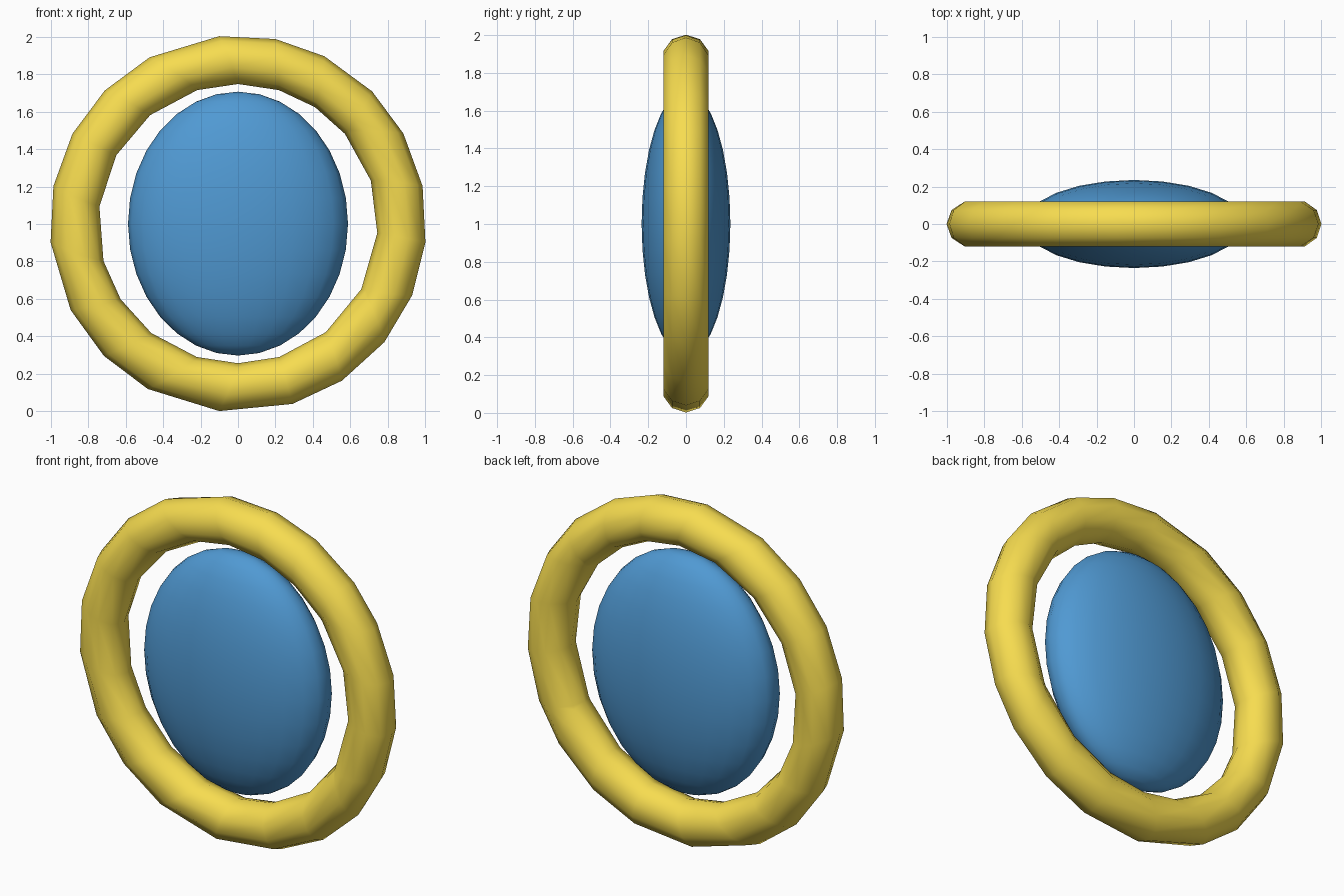
import bpy, bmesh
from math import sin, cos, pi, radians

if "Cube" in bpy.data.objects:
    bpy.data.objects.remove(bpy.data.objects["Cube"])

CZ = 1.0  # height of the shared centre


def finish(bm, name, color):
    bmesh.ops.remove_doubles(bm, verts=bm.verts, dist=0.0005)
    bmesh.ops.recalc_face_normals(bm, faces=bm.faces)
    for f in bm.faces:
        f.smooth = True
    mesh = bpy.data.meshes.new(name)
    bm.to_mesh(mesh)
    bm.free()
    mat = bpy.data.materials.new(name + "_paint")
    mat.diffuse_color = color
    mat.use_nodes = True
    mat.node_tree.nodes["Principled BSDF"].inputs["Base Color"].default_value = mat.diffuse_color
    mesh.materials.append(mat)
    obj = bpy.data.objects.new(name, mesh)
    bpy.context.collection.objects.link(obj)
    return obj


# Outer ring: uneven low-poly torus, with facet angles for its outer and inner rims
OUTER = [95.7, 78.5, 62.7, 44.6, 28.6, 11.5, -5.7, -22.4, -39, -56.5,
         -73.2, -95.7, -118.6, -135.4, -152.7, -174.3, -191.5, -208.5, -225, -242]
INNER = [90, 73, 56.5, 40, 40, 18, -3.8, -28, -28, -51,
         -72.8, -90, -107.2, -128.4, -147.2, -164.5, -187, -209.3, -231, -253]
SIDES, MAJOR, RAD, DEPTH = 10, 0.875, 0.13, 0.126

bm = bmesh.new()
rings = []
for a_out, a_in in zip(OUTER, INNER):
    ring = []
    for j in range(SIDES):
        t = 2 * pi * j / SIDES
        w = (1 + cos(t)) / 2
        a = radians(w * a_out + (1 - w) * a_in)
        r = MAJOR + RAD * cos(t)
        ring.append(bm.verts.new((r * cos(a), DEPTH * sin(t), CZ + 0.002 + r * sin(a))))
    rings.append(ring)
for i, ring in enumerate(rings):
    nxt = rings[(i + 1) % len(rings)]
    for j in range(SIDES):
        k = (j + 1) % SIDES
        bm.faces.new((ring[j], ring[k], nxt[k], nxt[j]))
finish(bm, "outer_ring", (0.93, 0.72, 0.08, 1))

# Inner disc: flattened, upright ellipsoid
bm = bmesh.new()
bmesh.ops.create_uvsphere(bm, u_segments=24, v_segments=16, radius=1)
for v in bm.verts:
    v.co = (v.co.x * 0.587, v.co.y * 0.235, v.co.z * 0.704 + CZ + 0.002)
finish(bm, "inner_disc", (0.08, 0.32, 0.65, 1))
